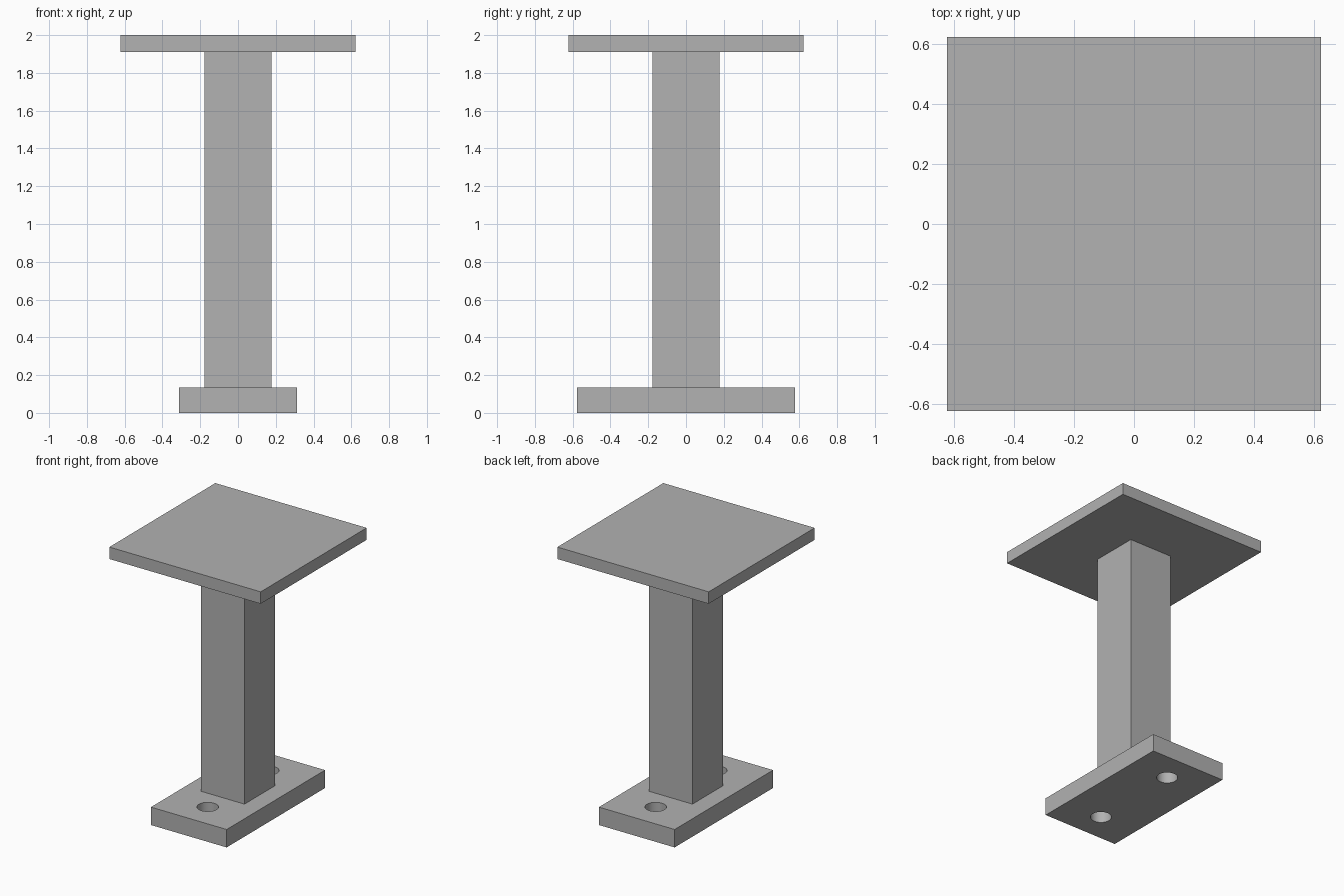
import bpy

default = bpy.data.objects.get("Cube")
if default:
    bpy.data.objects.remove(default, do_unlink=True)

# Single grey finish
GREY = (0.445, 0.445, 0.445, 1.0)
grey = bpy.data.materials.new("plain_grey")
grey.use_nodes = True
grey.diffuse_color = GREY
grey.node_tree.nodes["Principled BSDF"].inputs["Base Color"].default_value = GREY

U = 2 / 45  # design module: the stand is 45 modules tall


def block(name, width, depth, bottom, top):
    """Box centred on the z axis, sized in modules."""
    bpy.ops.mesh.primitive_cube_add(size=1, location=(0, 0, (bottom + top) / 2 * U))
    obj = bpy.context.object
    obj.name = name
    obj.scale = (width * U, depth * U, (top - bottom) * U)
    bpy.ops.object.transform_apply(location=False, rotation=False, scale=True)
    obj.data.materials.append(grey)
    return obj


def drill(obj, y):
    """Cut a vertical bolt hole through obj."""
    bpy.ops.mesh.primitive_cylinder_add(vertices=48, radius=0.0725, depth=1,
                                        location=(0, y, 0))
    cutter = bpy.context.object
    cutter.hide_render = True
    cutter.data.materials.append(grey)
    mod = obj.modifiers.new("bolt_hole", "BOOLEAN")
    mod.operation = "DIFFERENCE"
    mod.solver = "EXACT"
    mod.object = cutter
    bpy.ops.object.select_all(action="DESELECT")
    obj.select_set(True)
    bpy.context.view_layer.objects.active = obj
    bpy.ops.object.modifier_apply(modifier=mod.name)
    bpy.data.objects.remove(cutter, do_unlink=True)


# Base foot with a bolt hole on each side of the column
base = block("base_foot", 14, 26, 0, 3)
for side in (-1, 1):
    drill(base, side * 8 * U)
bpy.ops.object.shade_smooth_by_angle()

# Square column and top plate
block("column", 8, 8, 3, 43)
block("top_plate", 28, 28, 43, 45)
